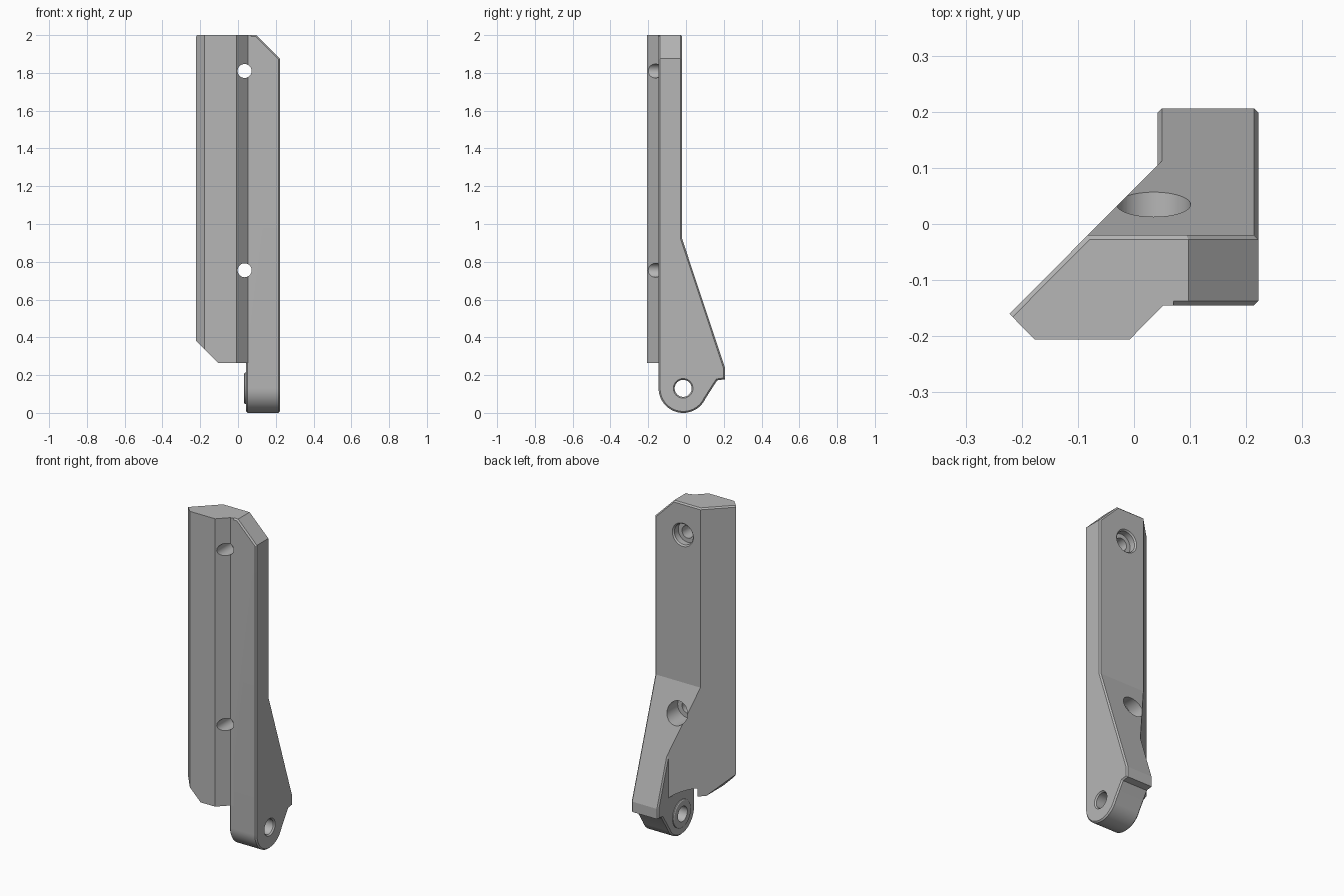
import bpy, bmesh
from math import sin, cos, radians
from mathutils import Vector, Matrix

if "Cube" in bpy.data.objects:
    bpy.data.objects.remove(bpy.data.objects["Cube"], do_unlink=True)

grey = bpy.data.materials.new("plain grey")
grey.use_nodes = True
grey.diffuse_color = (0.47, 0.47, 0.47, 1)
grey.node_tree.nodes["Principled BSDF"].inputs["Base Color"].default_value = grey.diffuse_color


def prism(points, axis, lo, hi):
    """Extrude a 2D outline along x (outline is y, z) or z (outline is x, y)."""
    bm = bmesh.new()
    place = (lambda a, b: (lo, a, b)) if axis == "x" else (lambda a, b: (a, b, lo))
    face = bm.faces.new([bm.verts.new(place(*p)) for p in points])
    new = bmesh.ops.extrude_face_region(bm, geom=[face])["geom"]
    step = Vector((hi - lo, 0, 0)) if axis == "x" else Vector((0, 0, hi - lo))
    bmesh.ops.translate(bm, vec=step, verts=[g for g in new if isinstance(g, bmesh.types.BMVert)])
    bmesh.ops.recalc_face_normals(bm, faces=bm.faces)
    return bm


def slice_off(bm, point, normal):
    """Cut away everything on the normal side of a plane and cap the cut."""
    geom = bm.verts[:] + bm.edges[:] + bm.faces[:]
    cut = bmesh.ops.bisect_plane(bm, geom=geom, plane_co=point, plane_no=normal, clear_outer=True)
    edges = [g for g in cut["geom_cut"] if isinstance(g, bmesh.types.BMEdge)]
    bmesh.ops.contextual_create(bm, geom=edges)
    bmesh.ops.recalc_face_normals(bm, faces=bm.faces)


def chamfer(bm, rule, width=0.008):
    edges = [e for e in bm.edges if len(e.link_faces) == 2
             and e.calc_face_angle(0) > radians(80) and rule(e)]
    bmesh.ops.bevel(bm, geom=edges, offset=width, segments=1, affect="EDGES", clamp_overlap=True)


def to_object(name, bm):
    mesh = bpy.data.meshes.new(name)
    bm.to_mesh(mesh)
    bm.free()
    mesh.materials.append(grey)
    ob = bpy.data.objects.new(name, mesh)
    bpy.context.collection.objects.link(ob)
    return ob


def lathe(name, profile, axis, centre, sides=48):
    """Closed solid of revolution from (distance along axis, radius) pairs."""
    bm = bmesh.new()
    rings = []
    for d, r in profile:
        ring = []
        for i in range(sides):
            a = radians(360 * i / sides)
            u, v = r * cos(a), r * sin(a)
            ring.append(bm.verts.new((d, u, v) if axis == "x" else (u, d, v)))
        rings.append(ring)
    for one, two in zip(rings, rings[1:]):
        for i in range(sides):
            j = (i + 1) % sides
            bm.faces.new((one[i], one[j], two[j], two[i]))
    bm.faces.new(rings[0])
    bm.faces.new(rings[-1])
    bmesh.ops.recalc_face_normals(bm, faces=bm.faces)
    bmesh.ops.transform(bm, matrix=Matrix.Translation(centre), verts=bm.verts)
    return to_object(name, bm)


def boolean(ob, tool, operation="DIFFERENCE"):
    mod = ob.modifiers.new("cut", "BOOLEAN")
    mod.operation, mod.object, mod.solver = operation, tool, "EXACT"
    bpy.context.view_layer.update()
    mesh = bpy.data.meshes.new_from_object(ob.evaluated_get(bpy.context.evaluated_depsgraph_get()))
    ob.modifiers.clear()
    ob.data = mesh


# Side outline of the arm: straight back, sloping heel, lip and round knuckle
PIN_Y, PIN_Z, KNUCKLE = -0.015, 0.13, 0.13
BACK, FRONT, INNER, OUTER = -0.02, -0.145, 0.042, 0.222
heel = [(BACK, 2), (BACK, 0.92), (0.206, 0.24), (0.206, 0.178), (0.165, 0.172)]
knuckle = [(PIN_Y + KNUCKLE * cos(radians(a)), PIN_Z + KNUCKLE * sin(radians(a)))
           for a in range(-24, -181, -6)]

# Arm
bm = prism([(FRONT, 2)] + heel + knuckle, "x", INNER, OUTER)
slice_off(bm, (OUTER, 0, 1.875), (1, 0, 1))
chamfer(bm, lambda e: min(v.co.z for v in e.verts) > 1.8
        or abs(e.verts[0].co.x - e.verts[1].co.x) < 0.01)
arm = to_object("hinge_arm", bm)

# Web and flange, trimmed by the back outline
bm = prism([(-0.222, -0.16), (-0.177, -0.206), (-0.008, -0.206), (0.052, FRONT),
            (0.07, FRONT), (0.07, 0.133)], "z", 0.265, 2)
slice_off(bm, (-0.105, 0, 0.265), (-1, 0, -1))
flange = to_object("flange", bm)
trim = to_object("trim", prism([(-0.3, 2.1), (BACK, 2.1)] + heel[1:3] + [(0.206, 0.1), (-0.3, 0.1)],
                               "x", -0.4, 0.4))
boolean(flange, trim, "INTERSECT")

# Chamfer along the top of the back and diagonal faces
bm = bmesh.new()
bm.from_mesh(flange.data)
bmesh.ops.dissolve_limit(bm, angle_limit=0.01, verts=bm.verts, edges=bm.edges)
chamfer(bm, lambda e: all(v.co.z > 1.99 for v in e.verts)
        and any(f.normal.y > 0.5 for f in e.link_faces))
bm.to_mesh(flange.data)
bm.free()

# Round boss beside the knuckle
boss = lathe("knuckle_boss", [(0.033, 0.078), (0.037, 0.084), (0.06, 0.084)], "x", (0, PIN_Y, PIN_Z))

# Clearance, screw holes and pin hole
clearance = lathe("clearance", [(-0.07, 0.185), (INNER, 0.185)], "x", (0, PIN_Y, PIN_Z))
boolean(flange, clearance)
upper = lathe("upper_hole", [(-0.4, 0.037), (-0.065, 0.037), (-0.065, 0.062), (-0.028, 0.062),
                             (BACK, 0.07), (0.1, 0.19)], "y", (0.035, 0, 1.81))
lower = lathe("lower_hole", [(-0.4, 0.037), (-0.065, 0.037), (-0.065, 0.066), (0.3, 0.066)],
              "y", (0.035, 0, 0.755))
pin = lathe("pin_hole", [(0, 0.045), (0.214, 0.045), (OUTER, 0.052), (0.23, 0.059)],
            "x", (0, PIN_Y, PIN_Z))
for part in (arm, flange):
    boolean(part, upper)
    boolean(part, lower)
for part in (arm, boss):
    boolean(part, pin)

for tool in (trim, clearance, upper, lower, pin):
    bpy.data.objects.remove(tool, do_unlink=True)

# Smooth round walls, crisp edges
bpy.ops.object.select_all(action="DESELECT")
for part in (arm, flange, boss):
    part.select_set(True)
bpy.context.view_layer.objects.active = arm
bpy.ops.object.shade_smooth_by_angle(angle=radians(15))
